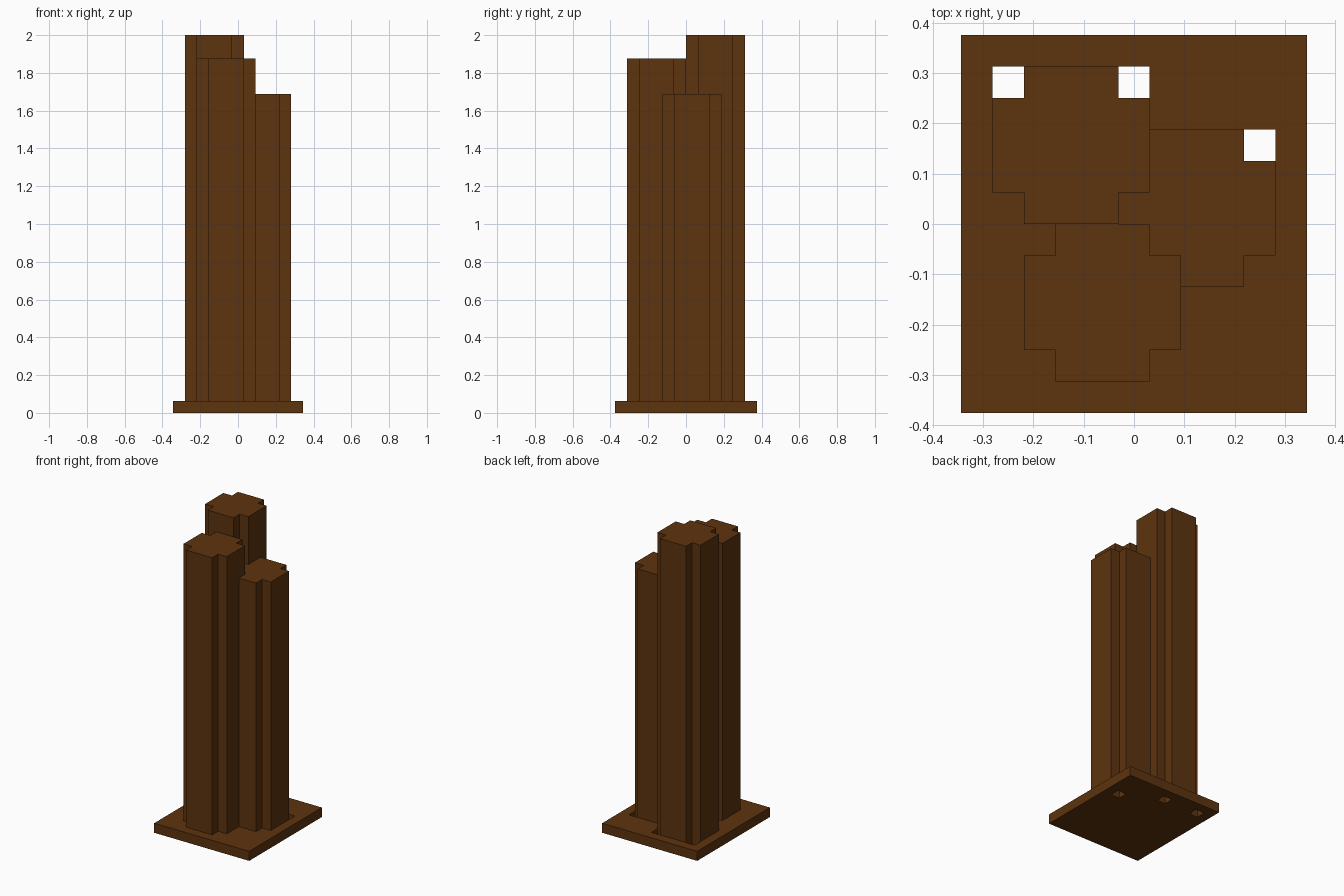
import bpy
import bmesh

U = 1 / 16  # block module

cube = bpy.data.objects.get("Cube")
if cube:
    bpy.data.objects.remove(cube)

brown = bpy.data.materials.new("dark_brown")
brown.use_nodes = True
colour = (0.11, 0.033, 0.0044, 1)
brown.diffuse_color = colour
brown.node_tree.nodes["Principled BSDF"].inputs["Base Color"].default_value = colour


def extrude_polygons(name, polygons, z0, z1):
    """Extrude flat polygons (in modules) into one solid with shared edges merged."""
    bm = bmesh.new()
    for poly in polygons:
        bm.faces.new([bm.verts.new((x * U, y * U, z0 * U)) for x, y in poly])
    bmesh.ops.remove_doubles(bm, verts=bm.verts[:], dist=U / 100)
    result = bmesh.ops.extrude_face_region(bm, geom=bm.faces[:], use_keep_orig=True)
    top = [v for v in result["geom"] if isinstance(v, bmesh.types.BMVert)]
    bmesh.ops.translate(bm, verts=top, vec=(0, 0, (z1 - z0) * U))
    bmesh.ops.recalc_face_normals(bm, faces=bm.faces[:])
    mesh = bpy.data.meshes.new(name)
    bm.to_mesh(mesh)
    bm.free()
    mesh.materials.append(brown)
    obj = bpy.data.objects.new(name, mesh)
    bpy.context.collection.objects.link(obj)
    return obj


# Base slab: a grid of panels, leaving out three square through-holes
xs = [-5.5, -4.5, -3.5, -0.5, 0.5, 3.5, 4.5, 5.5]
ys = [-6, 2, 3, 4, 5, 6]
holes = {(-4.5, 4), (-0.5, 4), (3.5, 2)}
panels = [[(x0, y0), (x1, y0), (x1, y1), (x0, y1)]
          for x0, x1 in zip(xs, xs[1:])
          for y0, y1 in zip(ys, ys[1:])
          if (x0, y0) not in holes]
extrude_polygons("base", panels, 0, 1)


# Columns: square section with notched corners
def column(name, cx, cy, top):
    a, b = 2.5, 1.5
    corner = [(a, -b), (a, b), (b, b), (b, a)]
    outline = [(a, -b), (a, b), (b, b), (b, a), (-b, a), (-b, b),
               (-a, b), (-a, -b), (-b, -b), (-b, -a), (b, -a), (b, -b)]
    extrude_polygons(name, [[(cx + x, cy + y) for x, y in outline]], 1, top)


column("tall_back_column", -2, 2.5, 32)
column("middle_front_column", -1, -2.5, 30)
column("short_left_column", 2, 0.5, 27)
